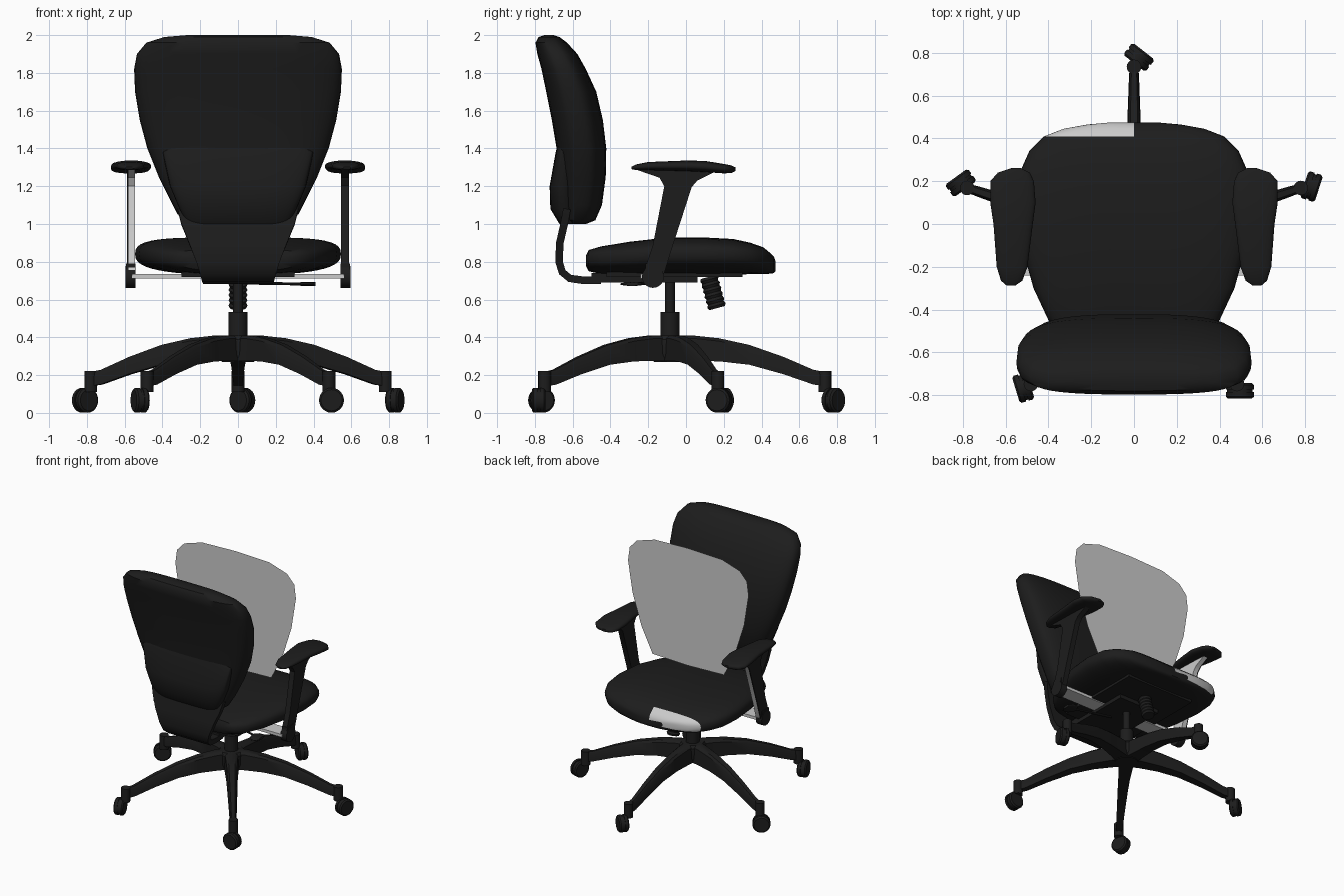
import bpy, bmesh, math
from mathutils import Vector, Matrix

if "Cube" in bpy.data.objects:
    bpy.data.objects.remove(bpy.data.objects["Cube"])

black = bpy.data.materials.new("black")
black.diffuse_color = (0.012, 0.012, 0.012, 1)
black.use_nodes = True
black.node_tree.nodes["Principled BSDF"].inputs["Base Color"].default_value = black.diffuse_color
grey = bpy.data.materials.new("grey")
grey.diffuse_color = (0.6, 0.6, 0.6, 1)
grey.use_nodes = True
grey.node_tree.nodes["Principled BSDF"].inputs["Base Color"].default_value = grey.diffuse_color


def finish(name, bm, mat=black, smooth=40):
    bmesh.ops.recalc_face_normals(bm, faces=bm.faces)
    me = bpy.data.meshes.new(name)
    bm.to_mesh(me)
    bm.free()
    ob = bpy.data.objects.new(name, me)
    bpy.context.collection.objects.link(ob)
    if mat:
        me.materials.append(mat)
    if smooth:
        bpy.ops.object.select_all(action='DESELECT')
        ob.select_set(True)
        bpy.context.view_layer.objects.active = ob
        bpy.ops.object.shade_smooth_by_angle(angle=math.radians(smooth))
    return ob


def loft(name, rings, mat=black, smooth=40, matrix=None):
    """Skin a list of equal-length closed rings and cap both ends."""
    bm = bmesh.new()
    vs = [[bm.verts.new(p) for p in r] for r in rings]
    n = len(vs[0])
    for a, b in zip(vs, vs[1:]):
        for i in range(n):
            bm.faces.new((a[i], a[(i + 1) % n], b[(i + 1) % n], b[i]))
    bm.faces.new(vs[0])
    bm.faces.new(vs[-1])
    if matrix:
        bm.transform(matrix)
    return finish(name, bm, mat, smooth)


def oval(hw, lo, hi, power=3, n=40):
    """Superellipse outline: half width hw, from lo to hi across."""
    out = []
    for i in range(n):
        t = 2 * math.pi * i / n
        c, s = math.cos(t), math.sin(t)
        u = hw * math.copysign(abs(c) ** (2 / power), c)
        v = (lo + hi) / 2 + (hi - lo) / 2 * math.copysign(abs(s) ** (2 / power), s)
        out.append((u, v))
    return out


def lathe(name, a, b, profile, n=24, mat=black):
    """Turned part along a to b; profile = (fraction, radius)."""
    a, b = Vector(a), Vector(b)
    m = Matrix.Translation(a) @ (b - a).to_track_quat('Z', 'Y').to_matrix().to_4x4()
    L = (b - a).length
    rings = [[(r * math.cos(2 * math.pi * i / n), r * math.sin(2 * math.pi * i / n), f * L)
              for i in range(n)] for f, r in profile]
    return loft(name, rings, mat, 35, m)


def tube(name, a, b, r, n=24, mat=black):
    return lathe(name, a, b, [(0, r), (1, r)], n, mat)


def prism(name, pts, x0, x1, mat=black):
    """Side outline (y, z) extruded in x."""
    return loft(name, [[(x, y, z) for y, z in pts] for x in (x0, x1)], mat, 30)


def box(name, x0, x1, y0, y1, z0, z1, mat=black):
    return prism(name, [(y0, z0), (y1, z0), (y1, z1), (y0, z1)], x0, x1, mat)


# Backrest cushion: z, half width, back y, front y
back = [(1.0, .25, -.62, -.53), (1.02, .30, -.65, -.48), (1.1, .345, -.66, -.445),
        (1.25, .42, -.67, -.425), (1.4, .48, -.685, -.422), (1.55, .52, -.71, -.44),
        (1.7, .545, -.74, -.475), (1.82, .55, -.765, -.53), (1.9, .535, -.787, -.575),
        (1.96, .485, -.797, -.63), (1.99, .39, -.78, -.67), (2.0, .27, -.75, -.70)]
loft("backrest", [[(x, y, z) for x, y in oval(w, a, b)] for z, w, a, b in back])

# Rear shell and curved support plate
shell = [(1.0, .27, -.67), (1.08, .31, -.718), (1.2, .36, -.722), (1.38, .40, -.69), (1.42, .36, -.68)]
loft("back_shell", [[(x, y, z) for x, y in oval(w, a, -.58)] for z, w, a in shell])
plate = [(-.63, 1.08, .32), (-.645, 1.0, .30), (-.668, .9, .26), (-.672, .8, .22), (-.655, .745, .20),
         (-.615, .712, .19), (-.55, .703, .185), (-.45, .703, .18)]
rings = []
for i, (y, z, w) in enumerate(plate):
    p, q = plate[max(i - 1, 0)], plate[min(i + 1, len(plate) - 1)]
    t = Vector((q[0] - p[0], q[1] - p[1])).normalized() * .02
    rings.append([(s * w, y - e * t.y, z + e * t.x) for s, e in ((-1, -1), (1, -1), (1, 1), (-1, 1))])
loft("back_support_plate", rings)

# Flat spare panel standing over the seat
half = [(.3, 1.98), (.46, 1.93), (.525, 1.86), (.54, 1.75), (.5, 1.5), (.42, 1.25), (.32, 1.05)]
bm = bmesh.new()
bm.faces.new([bm.verts.new((x, -.03, z)) for x, z in
              [(0, 1.99)] + half + [(0, 1.04)] + [(-x, z) for x, z in reversed(half)]])
finish("flat_panel", bm, None, 0)

# Seat cushion: y, half width, bottom z, top z
seat = [(-.53, .27, .78, .85), (-.515, .33, .75, .885), (-.45, .40, .735, .905), (-.3, .47, .73, .93),
        (-.1, .525, .73, .953), (.1, .545, .73, .953), (.25, .53, .73, .945), (.34, .49, .735, .925),
        (.41, .42, .735, .90), (.445, .33, .737, .87), (.465, .22, .74, .85), (.474, .12, .75, .82)]
rings = []
for y, w, a, b in seat:
    rings.append([(x, y, z - (.025 * (1 - (x / w) ** 2) if z > (a + b) / 2 else 0))
                  for x, z in oval(w, a, b, 2.7, 48)])
s = loft("seat", rings)
s.data.materials.append(grey)
for f in s.data.polygons:
    c = f.center
    if c.y > .41 and -.4 < c.x < 0 and .77 < c.z < .9:
        f.material_index = 1

# Mechanism under the seat
box("tilt_mechanism", -.18, .18, -.5, .06, .69, .74)
box("arm_bracket", -.56, .56, -.24, -.12, .712, .735, grey)
box("seat_pan", -.3, .3, -.42, .3, .72, .745)
ribs = [(i / 12, .05 if i % 2 else .043) for i in range(13)]
lathe("tension_knob", (0, .12, .72), (0, .165, .555), ribs)
tube("lever_rod", (.05, -.2, .687), (.36, -.28, .682), .008, 10)
loft("lever_paddle", [[(x, -.285 + u, z) for u, z in oval(h, .672, .692, 2, 16)]
                      for x, h in ((.33, .03), (.35, .06), (.39, .065), (.41, .035))])

# Armrests: pad = y, centre x, half width, bottom z, top z
pad = [(-.288, .575, .02, 1.29, 1.303), (-.265, .572, .05, 1.286, 1.315), (-.2, .57, .072, 1.285, 1.328),
       (0, .565, .092, 1.28, 1.336), (.1, .566, .106, 1.275, 1.334), (.2, .57, .102, 1.268, 1.318),
       (.24, .562, .075, 1.27, 1.31), (.262, .55, .02, 1.28, 1.30)]
post = [(-.27, 1.29), (-.14, 1.245), (-.115, 1.2), (-.175, .89), (-.225, .74), (-.2, .68), (-.15, .68),
        (-.115, .74), (-.075, .87), (.03, 1.195), (.06, 1.23), (.17, 1.285)]
for side, s in (("left", -1), ("right", 1)):
    loft(side + "_arm_pad", [[(s * (c + u), y, z) for u, z in oval(w, a, b, 2.6, 28)]
                             for y, c, w, a, b in pad])
    prism(side + "_arm_post", post, s * .545, s * .58, grey if s < 0 else black)
    prism(side + "_arm_post_cover", post, s * .58, s * .588)
    tube(side + "_arm_pivot", (s * .543, -.175, .72), (s * .596, -.175, .72), .058)
    box(side + "_arm_sleeve", s * .543, s * .592, -.215, -.125, .70, .79)

# Gas column
CY = -.085
tube("gas_column_sleeve", (0, CY, .27), (0, CY, .535), .05)
tube("gas_column_rod", (0, CY, .53), (0, CY, .7), .026)

# Five-star base: radius, bottom z, top z, half width
lathe("base_hub", (0, CY, .27), (0, CY, .41), [(0, .085), (.3, .1), (.85, .1), (1, .085)])
arm = [(0, .272, .41, .06), (.12, .275, .41, .05), (.26, .273, .395, .042), (.42, .255, .36, .037),
       (.6, .205, .297, .03), (.76, .15, .228, .024), (.83, .14, .215, .02)]
casters = [(.023, .78, -38), (-.81, .192, 36), (-.518, -.765, 107), (.495, -.78, 0), (.83, .175, 72)]
for k, (cx, cy, turn) in enumerate(casters):
    ang = math.radians(90 + 72 * k)
    m = Matrix.Translation((0, CY, 0)) @ Matrix.Rotation(ang, 4, 'Z')
    loft(f"base_arm_{k+1}", [[(r, -w, a), (r, w, a), (r, w * .9, b - .015), (r, w * .55, b),
                              (r, -w * .55, b), (r, -w * .9, b - .015)] for r, a, b, w in arm], matrix=m)
    # Caster socket, twin wheels and hood
    e = m @ Vector((.82, 0, 0))
    tube(f"caster_socket_{k+1}", (e.x, e.y, .11), (e.x, e.y, .222), .034, 16)
    t = math.radians(turn)
    d = Vector((-math.sin(t), math.cos(t), 0))
    c = Vector((cx, cy, .067))
    for j, g in enumerate((-1, 1)):
        lathe(f"caster_wheel_{k+1}_{'ab'[j]}", c + d * g * .006, c + d * g * .036,
              [(0, .066), (.7, .066), (1, .056)])
    tube(f"caster_hood_{k+1}", c - d * .012, c + d * .012, .06)
